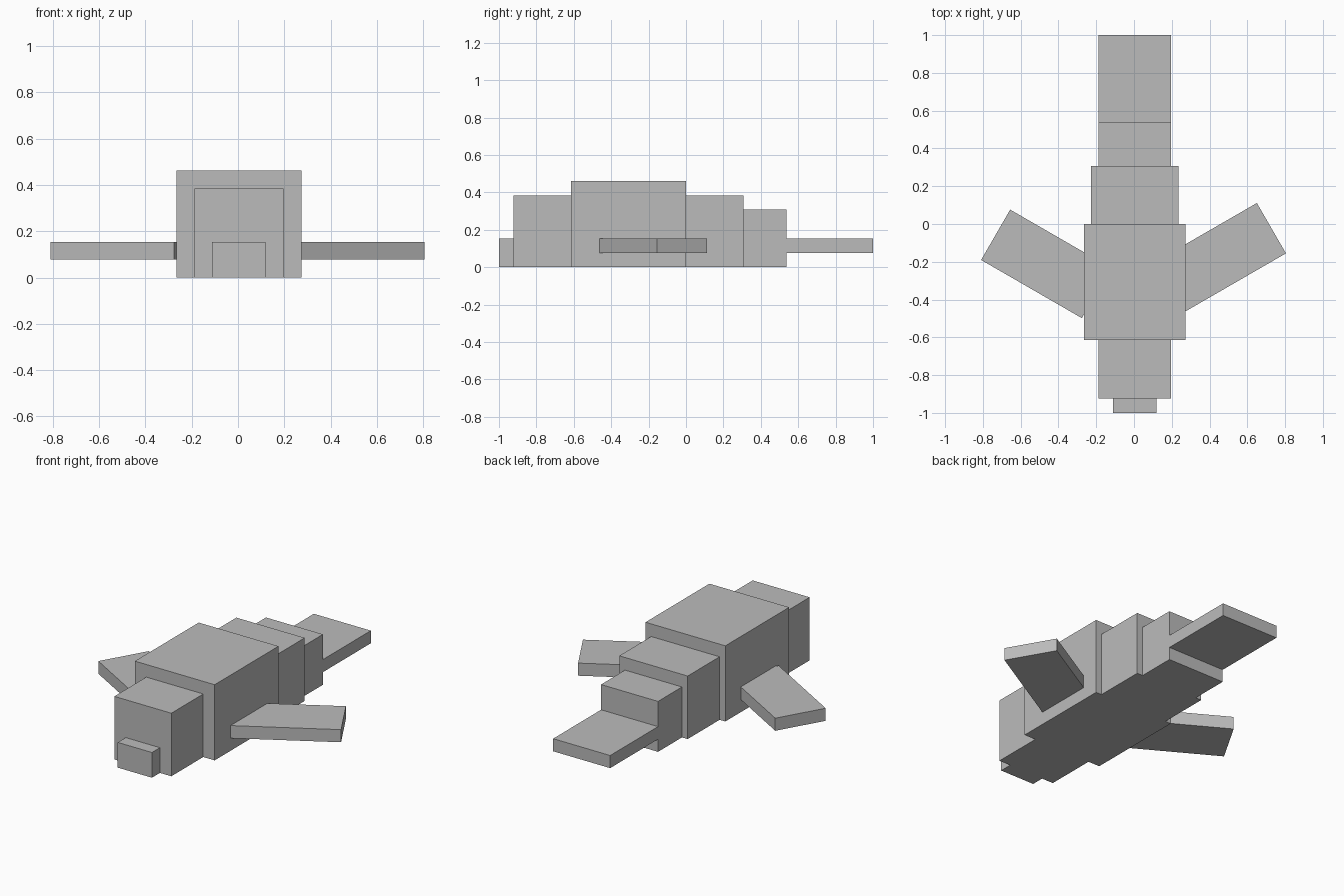
import bpy
import math

cube = bpy.data.objects.get("Cube")
if cube:
    bpy.data.objects.remove(cube, do_unlink=True)

U = 2 / 26      # one block unit
CX = 0.004      # body centre line

grey = bpy.data.materials.new("plain grey")
grey.use_nodes = True
colour = (0.5, 0.5, 0.5, 1)
grey.diffuse_color = colour
grey.node_tree.nodes["Principled BSDF"].inputs["Base Color"].default_value = colour


def box(name, centre, size, turn=0):
    """Flat-sided box; size in block units, turn in degrees about z."""
    bpy.ops.mesh.primitive_cube_add(size=1, location=centre,
                                    rotation=(0, 0, math.radians(turn)))
    ob = bpy.context.object
    ob.name = name
    ob.scale = [s * U for s in size]
    bpy.ops.object.transform_apply(location=False, rotation=False, scale=True)
    ob.data.materials.append(grey)


# Blocks along the spine: name, front y, width, length, bottom, height (units)
spine = [
    ("nose", -13, 3, 1, 0, 2),
    ("head", -12, 5, 4, 0, 5),
    ("body", -8, 7, 8, 0, 6),
    ("hips", 0, 6, 4, 0, 5),
    ("tail_base", 4, 5, 3, 0, 4),
    ("tail_fin", 7, 5, 6, 1, 1),
]
for name, y, width, length, bottom, height in spine:
    box(name, (CX, (y + length / 2) * U, (bottom + height / 2) * U),
        (width, length, height))

# Side flippers, swept backwards
box("left_flipper", (0.461, -0.176, 1.5 * U), (8, 4, 1), 30)
box("right_flipper", (-0.466, -0.211, 1.5 * U), (8, 4, 1), -30)
